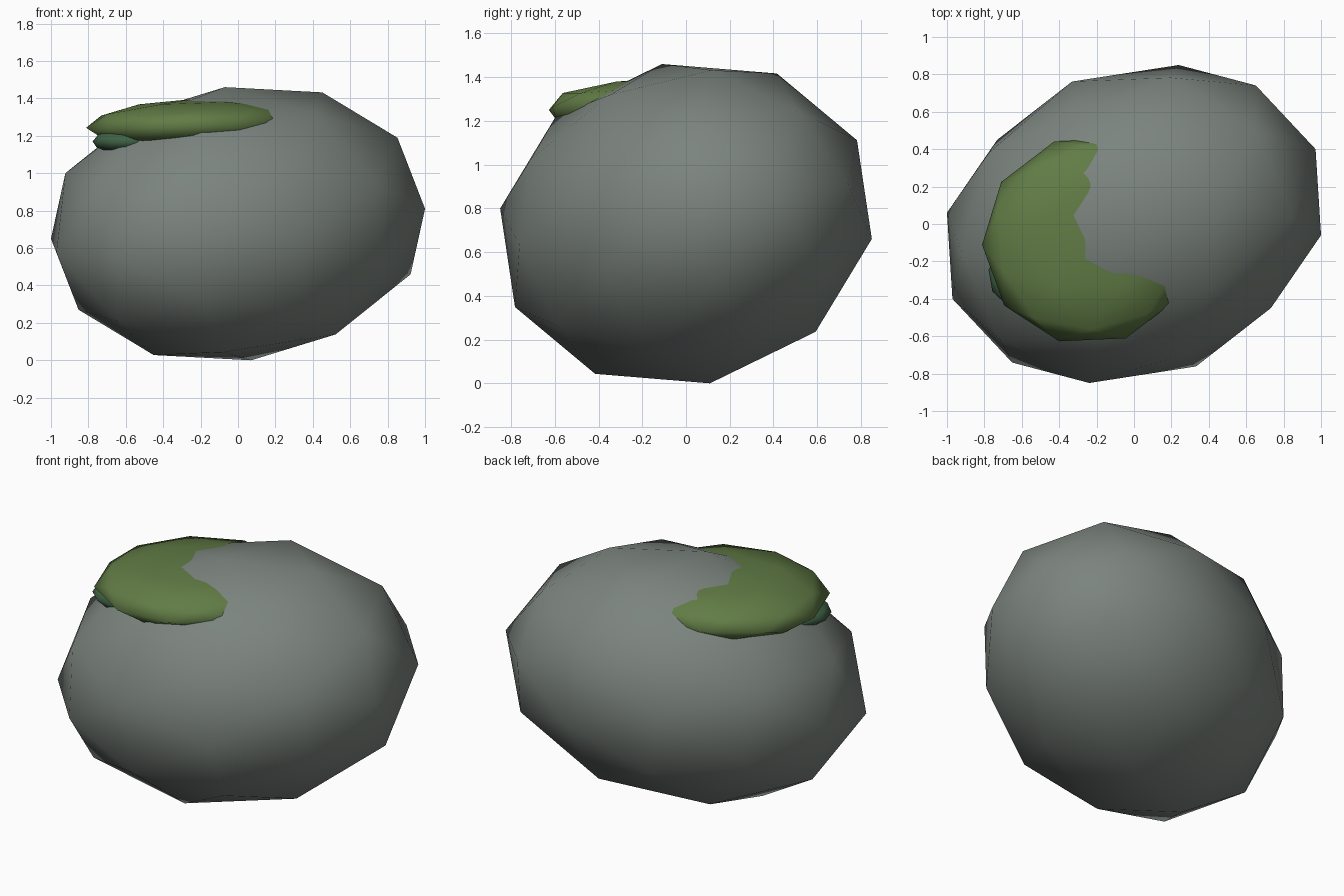
import bpy
from math import radians
from mathutils import Matrix, Vector, Euler

if "Cube" in bpy.data.objects:
    bpy.data.objects.remove(bpy.data.objects["Cube"])


def blob(name, centre, axes, colour):
    """Smooth-shaded low-poly icosphere stretched along three axis vectors."""
    bpy.ops.mesh.primitive_ico_sphere_add(subdivisions=2, radius=1)
    ob = bpy.context.object
    ob.name = ob.data.name = name
    shape = Matrix(axes).transposed().to_4x4()
    ob.data.transform(Matrix.Translation(centre) @ shape)
    bpy.ops.object.shade_smooth()
    mat = bpy.data.materials.new(name + "_colour")
    mat.diffuse_color = (*colour, 1)
    mat.use_nodes = True
    mat.node_tree.nodes["Principled BSDF"].inputs["Base Color"].default_value = mat.diffuse_color
    ob.data.materials.append(mat)
    return ob


def tilted_axes(radii, tilt):
    rot = Euler([radians(a) for a in tilt]).to_matrix()
    return [rot.col[i] * radii[i] for i in range(3)]


# Boulder: egg-like stone lying on its side
blob("boulder", Vector((0, 0, 0.73)),
     [(0.004, 0.161, 0.745), (-0.239, -0.85, 0.07), (1, -0.06, 0.08)],
     (0.20, 0.23, 0.21))

# Moss cushions: flat discs sunk into the stone
blob("moss_large", Vector((-0.235, -0.085, 1.262)),
     tilted_axes((0.58, 0.56, 0.135), (0, -2, 20)), (0.12, 0.20, 0.06))
blob("moss_small", Vector((-0.58, -0.27, 1.17)),
     tilted_axes((0.20, 0.19, 0.07), (0, 0, 10)), (0.05, 0.12, 0.06))
